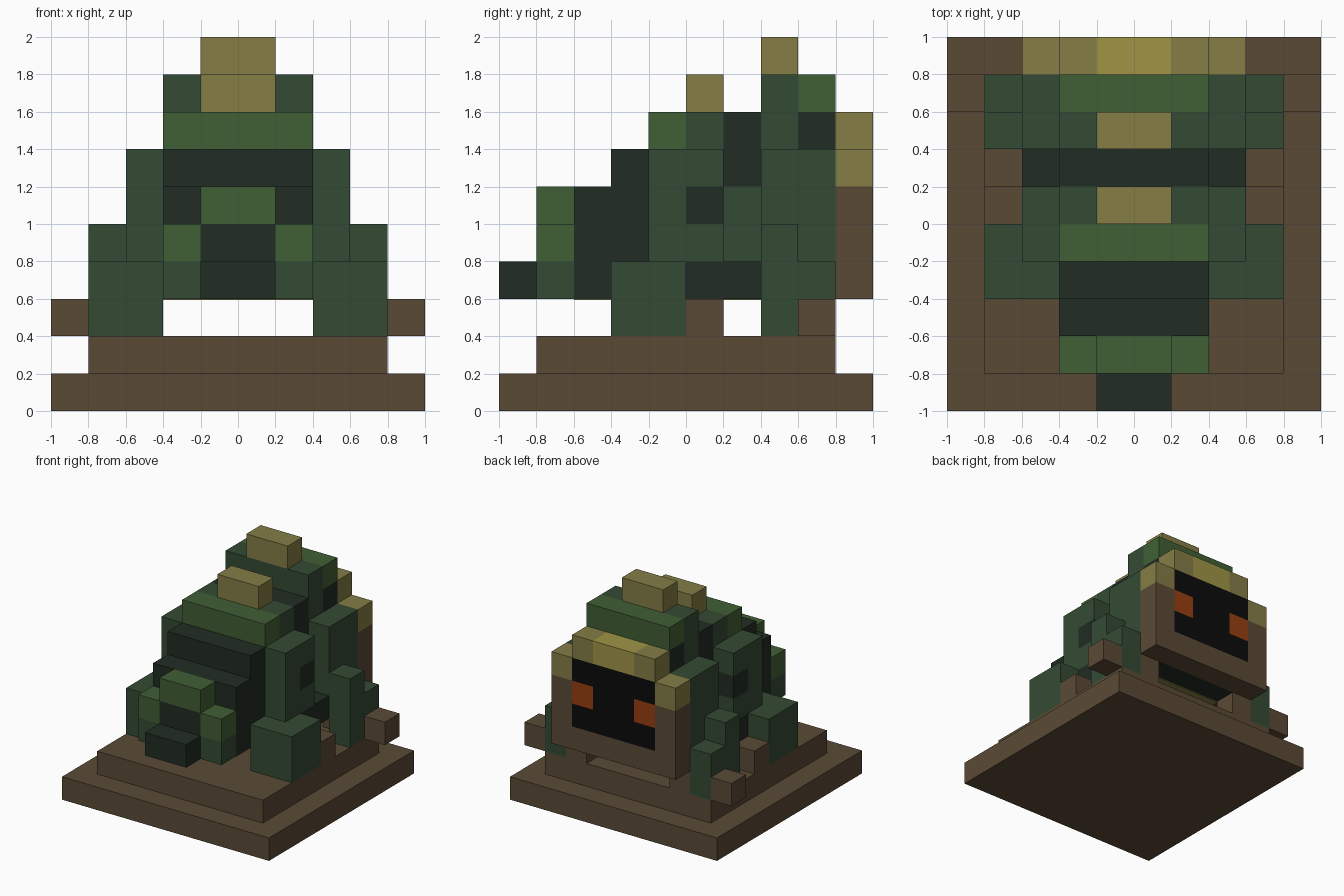
import bpy
import bmesh

if "Cube" in bpy.data.objects:
    bpy.data.objects.remove(bpy.data.objects["Cube"])

U = 0.2  # size of one block


def material(name, r, g, b):
    lin = [((c / 255 + 0.055) / 1.055) ** 2.4 if c > 10 else c / 255 / 12.92 for c in (r, g, b)]
    m = bpy.data.materials.new(name)
    m.diffuse_color = (*lin, 1)
    m.use_nodes = True
    m.node_tree.nodes["Principled BSDF"].inputs["Base Color"].default_value = m.diffuse_color
    return m


BROWN = material("brown", 90, 74, 53)
GREEN = material("green", 52, 74, 52)
MOSS = material("moss_green", 64, 95, 52)
DARK = material("dark_green", 33, 44, 35)
TAN = material("tan_yellow", 133, 125, 70)
GOLD = material("bright_yellow", 160, 149, 70)
BLACK = material("black", 11, 11, 11)
ORANGE = material("orange", 150, 63, 16)


def block(name, mat, x, y, z):
    """Box from block-count ranges along each axis."""
    bm = bmesh.new()
    bmesh.ops.create_cube(bm, size=1)
    for v in bm.verts:
        v.co = [U * (r[0] if c < 0 else r[1]) for c, r in zip(v.co, (x, y, z))]
    mesh = bpy.data.meshes.new(name)
    bm.to_mesh(mesh)
    bm.free()
    mesh.materials.append(mat)
    bpy.context.collection.objects.link(bpy.data.objects.new(name, mesh))


def pair(name, mat, x, y, z):
    """The same box on the right and left side."""
    block(name + "_right", mat, x, y, z)
    block(name + "_left", mat, (-x[1], -x[0]), y, z)


# stepped base
block("base_lower", BROWN, (-5, 5), (-5, 5), (0, 1))
block("base_upper", BROWN, (-4, 4), (-4, 4), (1, 2))

# tail end
block("tail", DARK, (-1, 1), (-5, -4), (3, 4))
block("rump", DARK, (-1, 1), (-4, -3), (3, 5))
block("rump_top", MOSS, (-1, 1), (-4, -3), (5, 6))
pair("rump_side", GREEN, (1, 2), (-4, -3), (3, 4))
pair("rump_side_top", MOSS, (1, 2), (-4, -3), (4, 5))

# body, one slice after another from tail to head
W = (-2, 2)
block("body_tail_step", DARK, W, (-3, -2), (3, 6))
block("body_second_step", DARK, W, (-2, -1), (3, 7))
block("body_hump", GREEN, W, (-1, 0), (3, 7))
block("hump_ridge", MOSS, W, (-1, 0), (7, 8))
block("body_middle", GREEN, W, (0, 1), (3, 8))
block("body_waist_bottom", DARK, W, (1, 2), (3, 4))
block("body_waist", GREEN, W, (1, 2), (4, 6))
block("body_waist_top", DARK, W, (1, 2), (6, 8))
block("body_shoulder", GREEN, W, (2, 3), (3, 9))
block("neck_bottom", DARK, W, (3, 4), (3, 4))
block("neck", GREEN, W, (3, 4), (4, 7))
block("neck_band", DARK, W, (3, 4), (7, 8))
block("neck_ridge", MOSS, W, (3, 4), (8, 9))
block("back_spike", TAN, (-1, 1), (0, 1), (8, 9))
block("shoulder_spike", TAN, (-1, 1), (2, 3), (9, 10))
block("belly_plate", TAN, W, (-3, 3), (2.97, 3))

# flanks with a dark spot
pair("flank_rear", GREEN, (2, 3), (-1, 0), (4, 7))
pair("flank_below_spot", GREEN, (2, 3), (0, 1), (4, 5))
pair("flank_spot", DARK, (2, 3), (0, 1), (5, 6))
pair("flank_above_spot", GREEN, (2, 3), (0, 1), (6, 7))
pair("flank_skirt", DARK, (2, 3), (0, 2), (3, 4))
pair("shoulder", GREEN, (2, 3), (2, 4), (3, 7))

# legs and feet
pair("rear_leg", GREEN, (2, 4), (-2, 0), (2, 4))
pair("rear_foot", BROWN, (2, 4), (0, 1), (2, 3))
pair("upper_arm", GREEN, (3, 4), (2, 3), (2, 5))
pair("forearm", GREEN, (3, 4), (3, 4), (2, 4))
pair("outer_claw", BROWN, (4, 5), (3, 4), (2, 3))
pair("inner_claw", BROWN, (2, 3), (3, 4), (2, 3))

# head with mask and eyes
H = (4, 5)
block("chin", BROWN, (-3, 3), H, (3, 4))
pair("cheek", BROWN, (2, 3), H, (4, 6))
pair("brow_corner", TAN, (2, 3), H, (6, 7))
pair("brow", TAN, (1, 2), H, (7, 8))
block("brow_centre", GOLD, (-1, 1), H, (7, 8))
block("mask_centre", BLACK, (-1, 1), H, (4, 7))
pair("mask_lower", BLACK, (1, 2), H, (4, 5))
pair("eye", ORANGE, (1, 2), H, (5, 6))
pair("mask_upper", BLACK, (1, 2), H, (6, 7))
